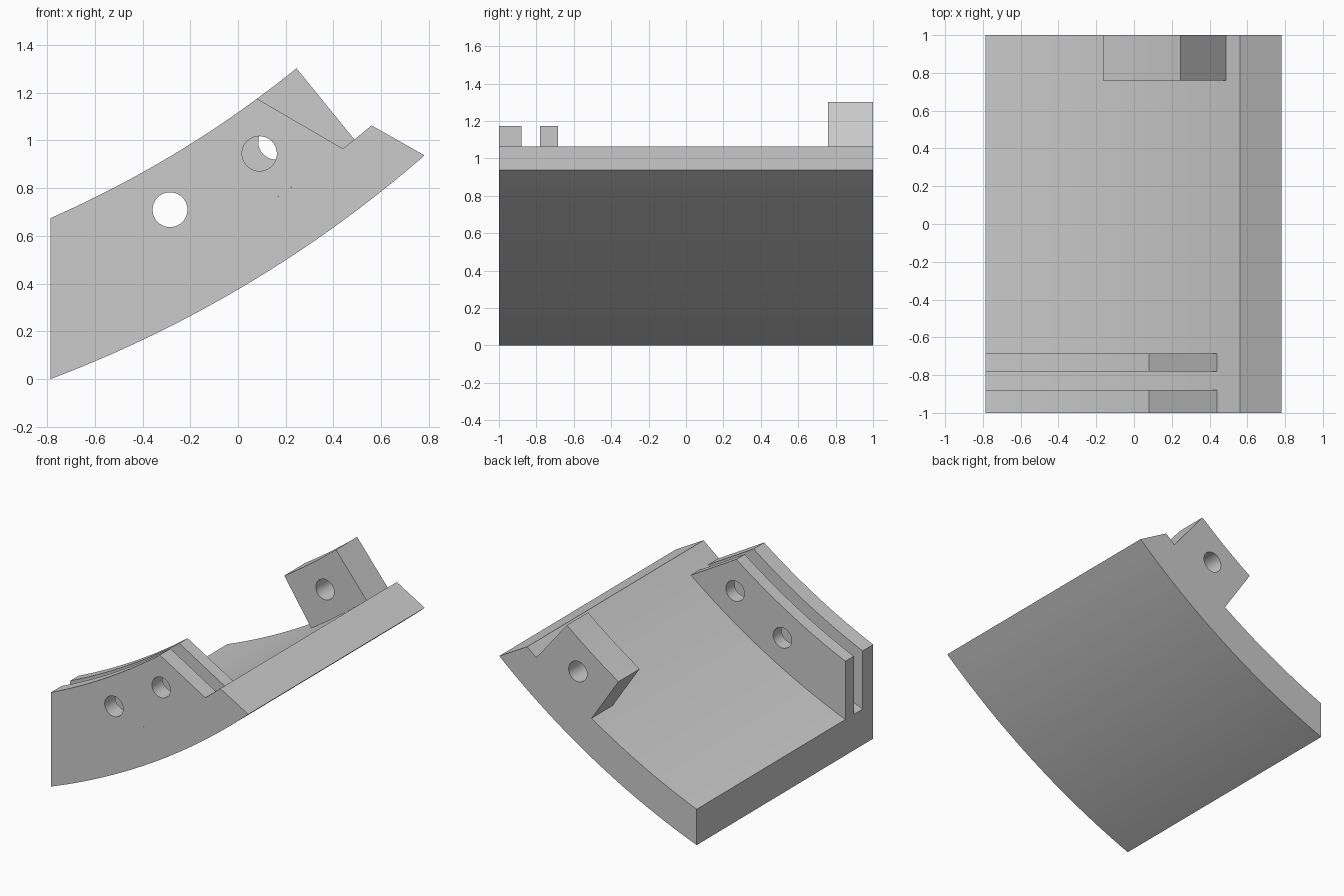
import bpy
import bmesh
import math

cube = bpy.data.objects.get("Cube")
if cube:
    bpy.data.objects.remove(cube, do_unlink=True)

# Shared arc centre and radii of the curved segment
CX, CZ = -2.616, 4.84
R_OUTER, R_INNER, R_TOP, R_HOLE = 5.175, 4.935, 4.55, 4.743
LEFT = -0.785
HOLE = 0.073

grey = bpy.data.materials.new("plain grey")
grey.use_nodes = True
colour = (0.6, 0.6, 0.6, 1)
grey.diffuse_color = colour
grey.node_tree.nodes["Principled BSDF"].inputs["Base Color"].default_value = colour


def arc(radius, x0, x1, steps=24):
    """Points of an arc between two x positions."""
    xs = [x0 + (x1 - x0) * i / steps for i in range(steps + 1)]
    return [(x, CZ - math.sqrt(radius ** 2 - (x - CX) ** 2)) for x in xs]


def extrude(name, profile, y0, y1):
    """Solid from an x-z profile running from y0 to y1."""
    bm = bmesh.new()
    face = bm.faces.new([bm.verts.new((x, y0, z)) for x, z in profile])
    geom = bmesh.ops.extrude_face_region(bm, geom=[face])["geom"]
    moved = [v for v in geom if isinstance(v, bmesh.types.BMVert)]
    bmesh.ops.translate(bm, vec=(0, y1 - y0, 0), verts=moved)
    bmesh.ops.recalc_face_normals(bm, faces=bm.faces)
    mesh = bpy.data.meshes.new(name)
    bm.to_mesh(mesh)
    bm.free()
    mesh.materials.append(grey)
    obj = bpy.data.objects.new(name, mesh)
    bpy.context.collection.objects.link(obj)
    return obj


def activate(obj):
    bpy.ops.object.select_all(action='DESELECT')
    obj.select_set(True)
    bpy.context.view_layer.objects.active = obj


def drill(obj, x, z, y0, y1):
    """Round hole along y."""
    ring = [math.tau * i / 40 for i in range(40)]
    circle = [(x + HOLE * math.cos(a), z + HOLE * math.sin(a)) for a in ring]
    cutter = extrude("hole_cutter", circle, y0 - 0.1, y1 + 0.1)
    cutter.hide_render = True
    mod = obj.modifiers.new("hole", 'BOOLEAN')
    mod.operation, mod.solver, mod.object = 'DIFFERENCE', 'EXACT', cutter
    activate(obj)
    bpy.ops.object.modifier_apply(modifier=mod.name)
    bpy.data.objects.remove(cutter, do_unlink=True)


def smooth(obj):
    activate(obj)
    bpy.ops.object.shade_smooth_by_angle(angle=math.radians(20))


# Curved base plate with a slanted upper end
plate = extrude("base_plate", arc(R_OUTER, LEFT, 0.782) + arc(R_INNER, 0.56, LEFT), -1, 1)
smooth(plate)

# Pair of ribs at the front, each with two holes
for name, y0, y1 in (("front_rib", -1, -0.88), ("inner_rib", -0.78, -0.685)):
    rib = extrude(name, arc(R_INNER, LEFT, 0.44) + arc(R_TOP, 0.08, LEFT), y0, y1)
    for x in (-0.285, 0.09):
        drill(rib, *arc(R_HOLE, x, x, 1)[0], y0, y1)
    smooth(rib)

# Lug at the back with radial sides and one hole
lug = extrude("back_lug", arc(R_INNER, 0.049, 0.488) + arc(R_TOP, 0.245, -0.165), 0.76, 1)
drill(lug, *arc(R_HOLE, 0.158, 0.158, 1)[0], 0.76, 1)
smooth(lug)
